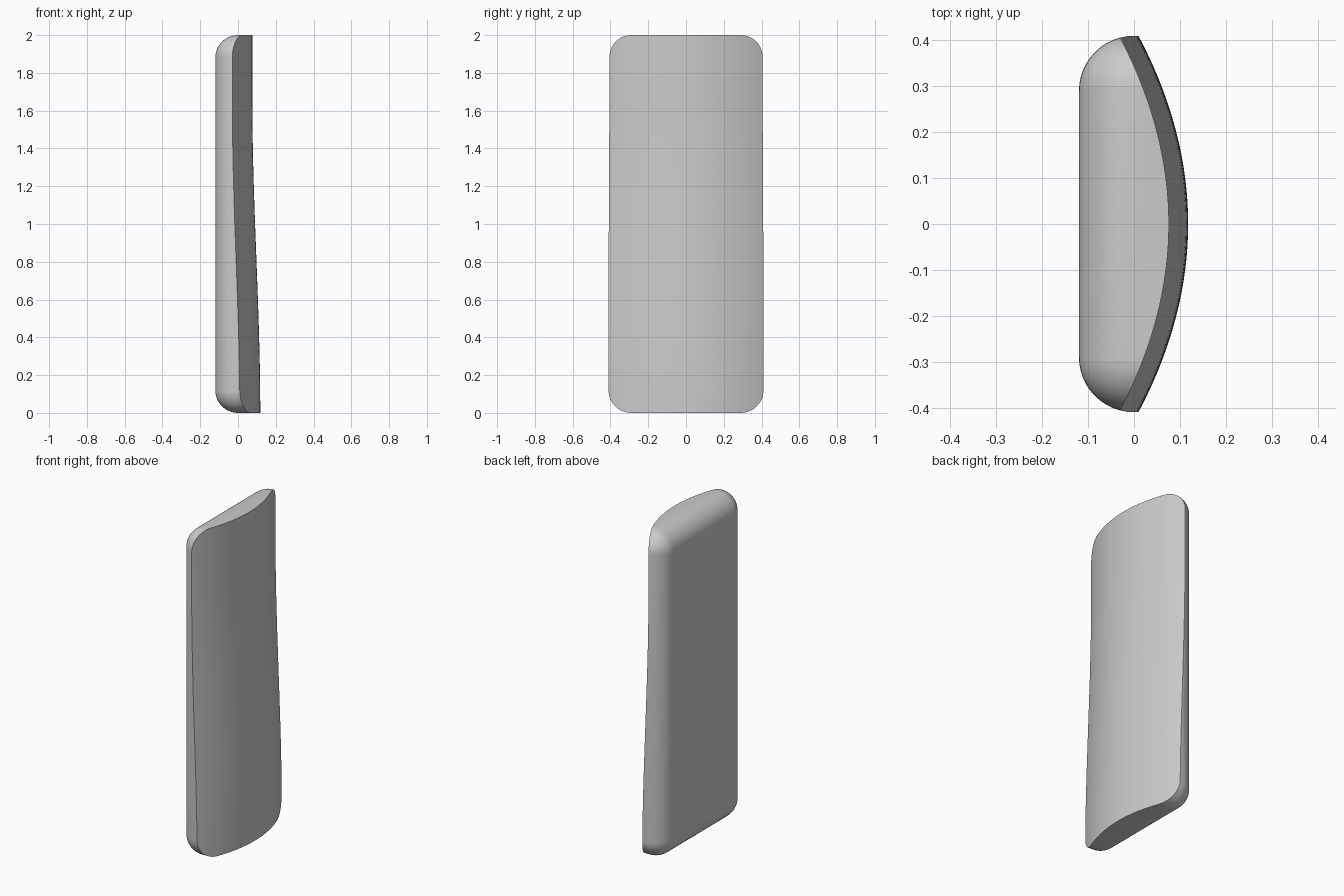
import bpy
import bmesh
from mathutils import Vector

cube = bpy.data.objects.get("Cube")
if cube:
    bpy.data.objects.remove(cube, do_unlink=True)

R = 0.12            # edge rounding
HALF_W = 0.41       # half width along y
HEIGHT = 2.0

grey = bpy.data.materials.new("plain_grey")
grey.use_nodes = True
colour = (0.6, 0.6, 0.6, 1.0)
grey.diffuse_color = colour
grey.node_tree.nodes["Principled BSDF"].inputs["Base Color"].default_value = colour


def make_object(name, bm):
    bmesh.ops.recalc_face_normals(bm, faces=bm.faces)
    mesh = bpy.data.meshes.new(name)
    bm.to_mesh(mesh)
    bm.free()
    mesh.materials.append(grey)
    obj = bpy.data.objects.new(name, mesh)
    bpy.context.collection.objects.link(obj)
    return obj


def face_x(y, z):
    """Crowned face: bulges across the width, swells gently toward the bottom."""
    t = min(max(z / 1.65, 0), 1)
    swell = 0.118 - 0.042 * t * t * (3 - 2 * t)
    return swell - 0.108 * (y / HALF_W) ** 2


# Rounded block, deeper than needed on the crowned side
bm = bmesh.new()
bmesh.ops.create_cube(bm, size=1)
for v in bm.verts:
    v.co = Vector((0.14 + v.co.x * 0.52, v.co.y * 2 * HALF_W, (v.co.z + 0.5) * HEIGHT))
bmesh.ops.bevel(bm, geom=bm.edges[:], offset=R, segments=12, profile=0.5,
                affect='EDGES', clamp_overlap=True)
body = make_object("rounded_slab", bm)

# Solid whose +x side is the crowned face
bm = bmesh.new()
bmesh.ops.create_grid(bm, x_segments=40, y_segments=40, size=1)
for v in bm.verts:
    y, z = v.co.x * 0.5, 1 + v.co.y * 1.13
    v.co = Vector((face_x(y, z), y, z))
side = bmesh.ops.extrude_face_region(bm, geom=bm.faces[:])
for v in side["geom"]:
    if isinstance(v, bmesh.types.BMVert):
        v.co.x = -0.5
cutter = make_object("crown_cutter", bm)
cutter.hide_render = True

# Keep only the part behind the crowned face
trim = body.modifiers.new("crown_trim", 'BOOLEAN')
trim.operation = 'INTERSECT'
trim.solver = 'EXACT'
trim.object = cutter
bpy.ops.object.select_all(action='DESELECT')
bpy.context.view_layer.objects.active = body
body.select_set(True)
bpy.ops.object.modifier_apply(modifier=trim.name)
bpy.data.objects.remove(cutter, do_unlink=True)
bpy.ops.object.shade_smooth_by_angle(angle=0.6)
